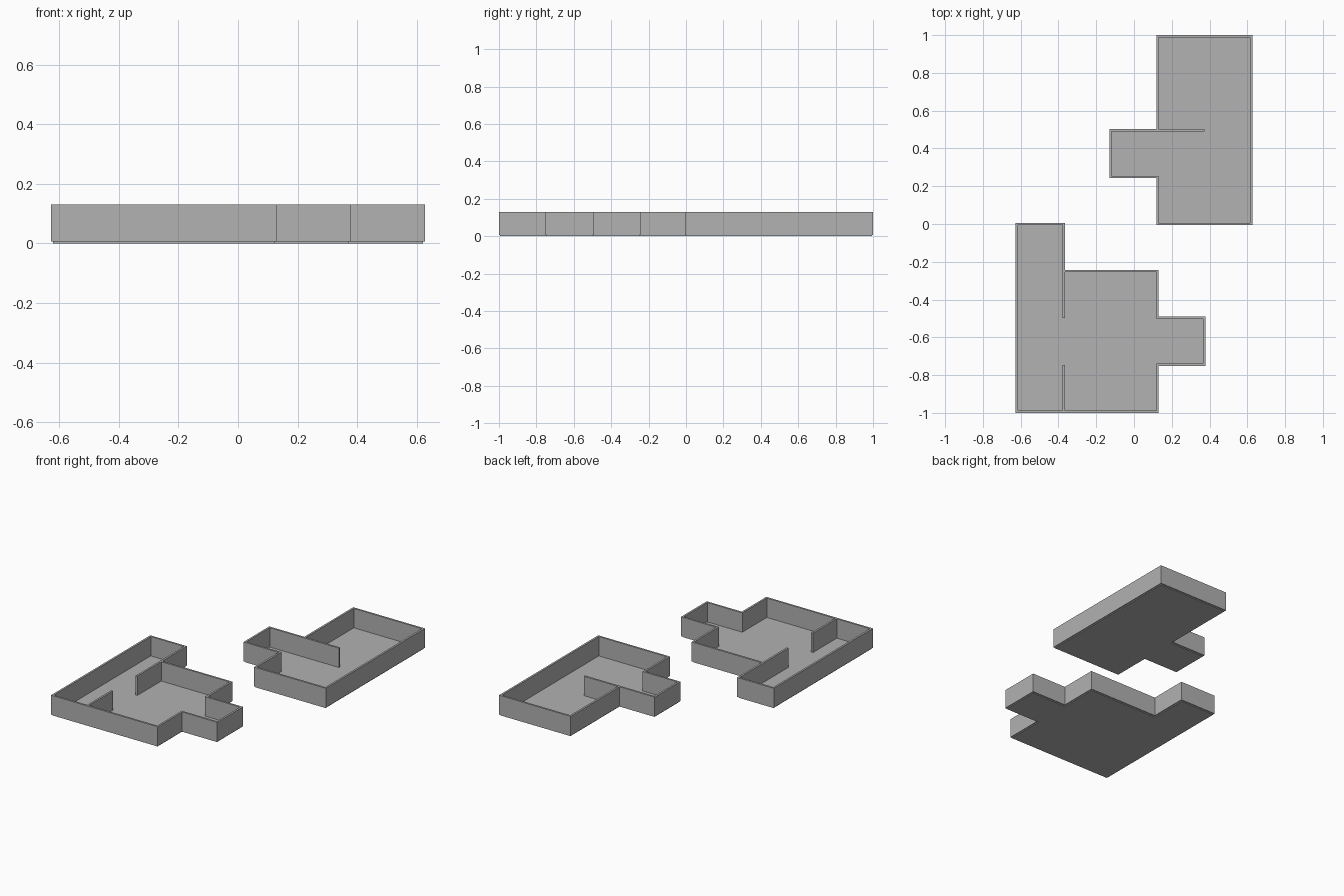
import bpy, bmesh
from mathutils import Vector

if "Cube" in bpy.data.objects:
    bpy.data.objects.remove(bpy.data.objects["Cube"])

# Floor plan lives on a 5 x 8 grid of square cells
CELL = 2 / 8.05
T = CELL * 0.05            # wall thickness
FLOOR = CELL * 0.025       # floor thickness
TOP = FLOOR + CELL * 0.5   # wall top

grey = bpy.data.materials.new("plain grey")
grey.diffuse_color = (0.445, 0.445, 0.445, 1)
grey.use_nodes = True
grey.node_tree.nodes["Principled BSDF"].inputs["Base Color"].default_value = grey.diffuse_color


def grid(p):
    return Vector(((p[0] - 2.5) * CELL, (p[1] - 4) * CELL))


def finish(name, bm):
    bmesh.ops.recalc_face_normals(bm, faces=bm.faces)
    mesh = bpy.data.meshes.new(name)
    bm.to_mesh(mesh)
    bm.free()
    mesh.materials.append(grey)
    bpy.context.collection.objects.link(bpy.data.objects.new(name, mesh))


def prism(name, pts, z0, z1):
    bm = bmesh.new()
    face = bm.faces.new([bm.verts.new((p.x, p.y, z0)) for p in pts])
    new = bmesh.ops.extrude_face_region(bm, geom=[face])["geom"]
    for v in new:
        if isinstance(v, bmesh.types.BMVert):
            v.co.z = z1
    finish(name, bm)


def offset(pts, d):
    """Move a right-angled counter-clockwise outline outwards by d."""
    out = []
    for i, p in enumerate(pts):
        a = (p - pts[i - 1]).normalized()
        b = (pts[(i + 1) % len(pts)] - p).normalized()
        out.append(p + Vector((a.y + b.y, -a.x - b.x)) * d)
    return out


def wall_ring(name, pts):
    bm = bmesh.new()
    rings = [[bm.verts.new((p.x, p.y, z)) for p in offset(pts, d)]
             for d, z in ((T/2, FLOOR), (T/2, TOP), (-T/2, TOP), (-T/2, FLOOR))]
    n = len(pts)
    for k in range(4):
        lo, hi = rings[k], rings[(k + 1) % 4]
        for i in range(n):
            j = (i + 1) % n
            bm.faces.new((lo[i], lo[j], hi[j], hi[i]))
    finish(name, bm)


def partition(name, start, end):
    """Free-ended wall that begins at the inner face of an outer wall."""
    a, b = grid(start), grid(end)
    d = (b - a).normalized()
    side = Vector((-d.y, d.x)) * T / 2
    a = a + d * T / 2
    prism(name, [a - side, b - side, b + side, a + side], FLOOR, TOP)


# Each room: outline corners (counter-clockwise) and inner partitions
rooms = {
    "front_room": (
        [(0, 0), (3, 0), (3, 1), (4, 1), (4, 2), (3, 2), (3, 3), (1, 3), (1, 4), (0, 4)],
        [((1, 0), (1, 1)), ((1, 3), (1, 2))]),
    "back_room": (
        [(3, 4), (5, 4), (5, 8), (3, 8), (3, 6), (2, 6), (2, 5), (3, 5)],
        [((3, 6), (4, 6))]),
}

for room, (outline, inner) in rooms.items():
    pts = [grid(p) for p in outline]
    prism(room + "_floor", pts, 0, FLOOR)
    wall_ring(room + "_outer_wall", pts)
    for i, (a, b) in enumerate(inner):
        partition(f"{room}_partition_{i + 1}", a, b)
